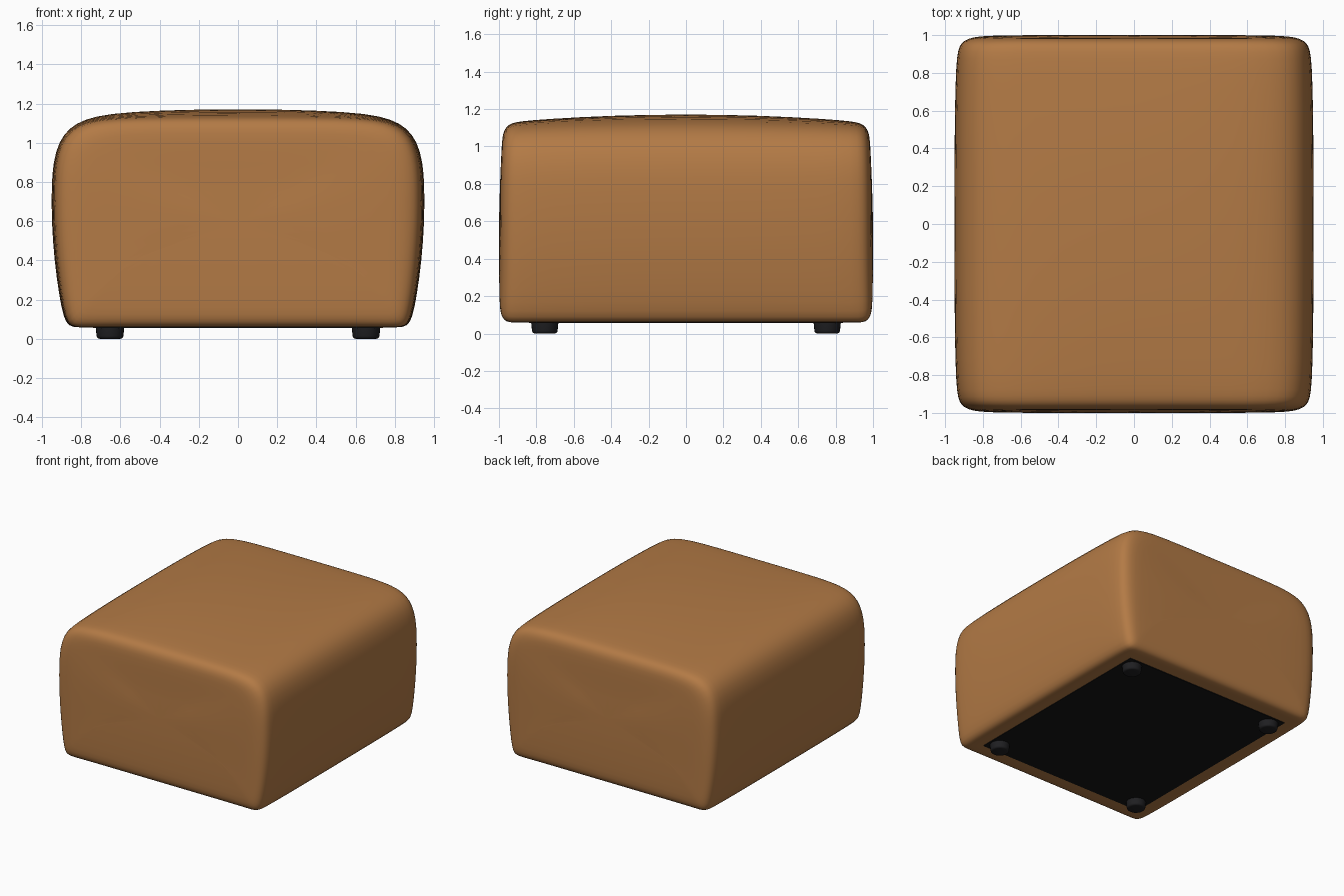
import bpy, bmesh

if "Cube" in bpy.data.objects:
    bpy.data.objects.remove(bpy.data.objects["Cube"])


def material(name, rgb):
    m = bpy.data.materials.new(name)
    m.diffuse_color = (*rgb, 1)
    m.use_nodes = True
    m.node_tree.nodes["Principled BSDF"].inputs["Base Color"].default_value = m.diffuse_color
    return m


TAN = material("tan leather", (0.45, 0.195, 0.06))
LINING = material("black lining", (0.007, 0.007, 0.007))
FOOT = material("dark plastic", (0.014, 0.014, 0.016))


def finish(name, bm, mat):
    bmesh.ops.recalc_face_normals(bm, faces=bm.faces)
    me = bpy.data.meshes.new(name)
    bm.to_mesh(me)
    bm.free()
    me.materials.append(mat)
    ob = bpy.data.objects.new(name, me)
    bpy.context.collection.objects.link(ob)
    return ob


# Cushion: half profile (x, z) from bottom middle to top middle, mirrored
half = [(0, 0.06), (0.4, 0.06), (0.7, 0.06), (0.82, 0.057), (0.865, 0.064),
        (0.89, 0.11), (0.912, 0.22), (0.937, 0.4), (0.951, 0.6), (0.951, 0.78),
        (0.943, 0.9), (0.914, 1.005), (0.862, 1.075), (0.785, 1.12),
        (0.66, 1.15), (0.4, 1.168), (0, 1.175)]
profile = half + [(-x, z) for x, z in half[-2:0:-1]]

# Stations along y: distance, width scale, scale above and below mid height
ends = [(1.0, 0.3, 0.3, 0.3), (0.999, 0.6, 0.56, 0.6), (0.996, 0.83, 0.8, 0.84),
        (0.99, 0.895, 0.885, 0.92), (0.973, 0.946, 0.947, 0.978),
        (0.945, 0.971, 0.977, 1), (0.9, 0.986, 0.99, 1),
        (0.75, 0.995, 0.995, 1), (0.4, 1, 1, 1)]
stations = [(-y, a, b, c) for y, a, b, c in ends] + [(0, 1, 1, 1)] + ends[::-1]
MID = 0.6


def place(x, z, y, sx, st, sb):
    up = max(0, (z - MID) / 0.57)
    down = max(0, (MID - z) / 0.54)
    dome = 1 - 0.075 * y * y * (1 - (x / 0.951) ** 2)      # top falls off along its middle
    width = 1 - (1 - sx) * (1 - 0.45 * down ** 2)          # tighter corners at the bottom
    lean = 1 - 0.012 * up ** 2                             # end faces lean in at the top
    return x * width, y * lean, MID + (z - MID) * (st * dome if z > MID else sb)


bm = bmesh.new()
rings = [[bm.verts.new(place(x, z, *s)) for x, z in profile] for s in stations]
n = len(profile)
for a, b in zip(rings, rings[1:]):
    for i in range(n):
        j = (i + 1) % n
        bm.faces.new((a[i], a[j], b[j], b[i]))
bm.faces.new(rings[0])
bm.faces.new(rings[-1])
for f in bm.faces:
    f.smooth = True
cushion = finish("cushion", bm, TAN)
sub = cushion.modifiers.new("smooth", 'SUBSURF')
sub.levels = sub.render_levels = 1

# Lining panel under the cushion
bm = bmesh.new()
bmesh.ops.create_cube(bm, size=1)
for v in bm.verts:
    v.co = (v.co.x * 1.48, v.co.y * 1.68, 0.058 + v.co.z * 0.006)
finish("bottom_lining", bm, LINING)

# Four round feet with a bevelled lower edge
for sx in (-1, 1):
    for sy in (-1, 1):
        bm = bmesh.new()
        bmesh.ops.create_cone(bm, cap_ends=True, segments=24, radius1=0.067,
                              radius2=0.073, depth=0.06)
        bmesh.ops.translate(bm, verts=bm.verts, vec=(sx * 0.653, sy * 0.755, 0.03))
        rim = [e for e in bm.edges if all(v.co.z < 0.01 for v in e.verts)]
        bmesh.ops.bevel(bm, geom=rim, offset=0.014, segments=3, profile=0.5, affect='EDGES')
        foot = finish(f"foot_{'left' if sx < 0 else 'right'}_{'front' if sy < 0 else 'back'}", bm, FOOT)
        bpy.ops.object.select_all(action='DESELECT')
        foot.select_set(True)
        bpy.context.view_layer.objects.active = foot
        bpy.ops.object.shade_smooth_by_angle()
